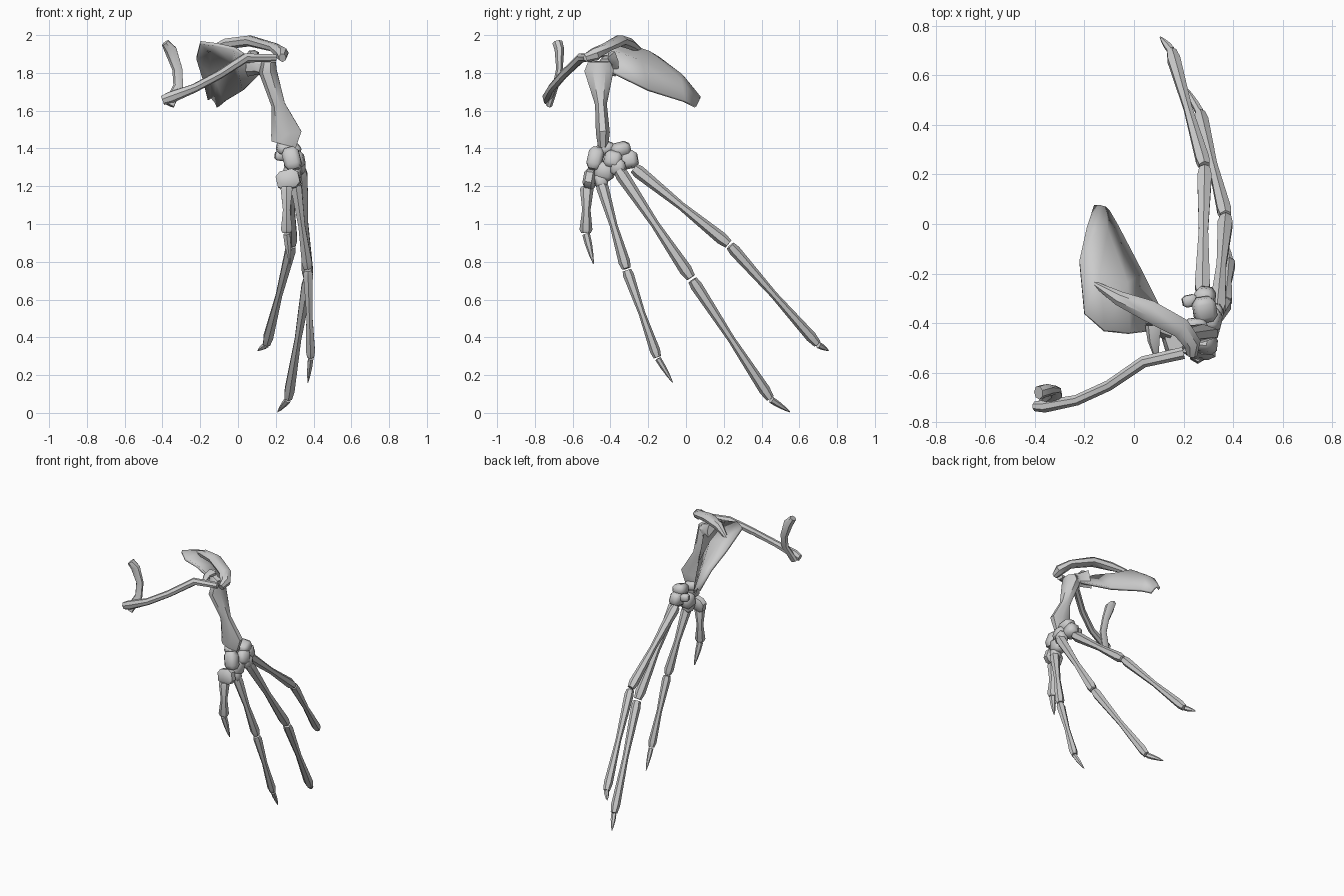
import bpy, bmesh, math, random
from mathutils import Vector, Euler

cube = bpy.data.objects.get("Cube")
if cube:
    bpy.data.objects.remove(cube, do_unlink=True)

random.seed(4)
bone_grey = bpy.data.materials.new("bone_grey")
bone_grey.use_nodes = True
colour = (0.6, 0.6, 0.6, 1)
bone_grey.diffuse_color = colour
bone_grey.node_tree.nodes["Principled BSDF"].inputs["Base Color"].default_value = colour


def finish(name, mesh_data, angle=40):
    """Turn a bmesh into a named, shaded object."""
    bmesh.ops.recalc_face_normals(mesh_data, faces=mesh_data.faces)
    mesh = bpy.data.meshes.new(name)
    mesh_data.to_mesh(mesh)
    mesh_data.free()
    obj = bpy.data.objects.new(name, mesh)
    bpy.context.collection.objects.link(obj)
    mesh.materials.append(bone_grey)
    bpy.ops.object.select_all(action="DESELECT")
    obj.select_set(True)
    bpy.context.view_layer.objects.active = obj
    bpy.ops.object.shade_smooth_by_angle(angle=math.radians(angle))
    return obj


def bone(name, stations, side=(1, 0, 0), sides=7):
    """Loft elliptical rings; a station is centre, half width along side, half depth."""
    bm = bmesh.new()
    centres = [Vector(s[0]) for s in stations]
    rings = []
    last = len(stations) - 1
    for i, (centre, width, depth) in enumerate(stations):
        along = (centres[min(i + 1, last)] - centres[max(i - 1, 0)]).normalized()
        across = Vector(side)
        across = (across - along * across.dot(along)).normalized()
        normal = along.cross(across)
        ring = []
        for k in range(sides):
            turn = math.tau * (k + 0.5) / sides
            ring.append(bm.verts.new(Vector(centre) + across * width * math.cos(turn)
                                     + normal * depth * math.sin(turn)))
        rings.append(ring)
    for low, high in zip(rings, rings[1:]):
        for k in range(sides):
            n = (k + 1) % sides
            bm.faces.new((low[k], low[n], high[n], high[k]))
    bm.faces.new(rings[0])
    bm.faces.new(rings[-1])
    return finish(name, bm)


def finger(name, joints, size):
    """Waisted bones between joints, ending in a tapered claw."""
    for i, (a, b) in enumerate(zip(joints, joints[1:])):
        a, b = Vector(a), Vector(b)
        if i == len(joints) - 2:
            profile = [(0.02, 0.65), (0.35, 0.6), (0.75, 0.35), (1, 0.08)]
        else:
            profile = [(0.01, 0.8), (0.06, 1), (0.5, 0.62), (0.92, 0.95), (0.99, 0.7)]
        thick = size * (1 - 0.12 * i)
        bone(f"{name}_bone_{i + 1}",
             [(a.lerp(b, t), thick * r, thick * r) for t, r in profile], sides=6)


# Upper arm bone: deep at the shoulder, broad at the wrist
bone("upper_arm", [
    ((0.165, -0.46, 1.86), 0.04, 0.06),
    ((0.16, -0.46, 1.81), 0.05, 0.08),
    ((0.215, -0.45, 1.63), 0.038, 0.032),
    ((0.26, -0.44, 1.48), 0.085, 0.038),
    ((0.245, -0.44, 1.42), 0.07, 0.028)])

# Collar bone and breast bone
bone("collar_bone", [
    ((0.2, -0.52, 1.88), 0.02, 0.025),
    ((0.04, -0.555, 1.88), 0.026, 0.024),
    ((-0.1, -0.65, 1.79), 0.024, 0.022),
    ((-0.23, -0.71, 1.72), 0.024, 0.022),
    ((-0.36, -0.735, 1.67), 0.032, 0.026),
    ((-0.4, -0.735, 1.655), 0.026, 0.02)], side=(0, 0, 1))
bone("breast_bone", [
    ((-0.385, -0.68, 1.96), 0.022, 0.028),
    ((-0.355, -0.67, 1.92), 0.034, 0.026),
    ((-0.32, -0.67, 1.82), 0.028, 0.018),
    ((-0.315, -0.69, 1.73), 0.028, 0.016),
    ((-0.365, -0.725, 1.63), 0.03, 0.018)])

# Shoulder blade: a bowed plate, rows run from the upper edge to the lower tip
rows = [
    [(-0.2, -0.36, 1.96), (-0.12, -0.43, 1.95), (-0.02, -0.44, 1.93), (0.14, -0.42, 1.82)],
    [(-0.22, -0.15, 1.88), (-0.14, -0.2, 1.91), (-0.03, -0.24, 1.86), (0.03, -0.2, 1.71)],
    [(-0.19, -0.02, 1.78), (-0.15, -0.03, 1.79), (-0.11, -0.03, 1.76), (-0.07, -0.01, 1.65)],
    [(-0.16, 0.07, 1.66), (-0.14, 0.07, 1.67), (-0.12, 0.065, 1.65), (-0.105, 0.05, 1.62)]]
bm = bmesh.new()
grid = [[bm.verts.new(p) for p in row] for row in rows]
for upper, lower in zip(grid, grid[1:]):
    for k in range(len(upper) - 1):
        bm.faces.new((upper[k], upper[k + 1], lower[k + 1], lower[k]))
blade = finish("shoulder_blade", bm)
plate = blade.modifiers.new("thickness", "SOLIDIFY")
plate.thickness = 0.018
plate.offset = 0

# Ridge across the blade, its overhanging end, and the forward hook
bone("blade_ridge", [
    ((-0.16, -0.24, 1.92), 0.012, 0.01),
    ((-0.06, -0.3, 1.955), 0.03, 0.03),
    ((0.06, -0.35, 1.97), 0.03, 0.045),
    ((0.19, -0.42, 1.935), 0.024, 0.042),
    ((0.235, -0.48, 1.9), 0.036, 0.036),
    ((0.235, -0.53, 1.88), 0.024, 0.02)], side=(0, 0, 1))
bone("blade_socket", [
    ((0.06, -0.38, 1.85), 0.07, 0.03),
    ((0.11, -0.42, 1.84), 0.05, 0.035),
    ((0.145, -0.43, 1.83), 0.05, 0.045)], side=(0, 0, 1))
bone("blade_hook", [
    ((0.08, -0.41, 1.9), 0.035, 0.022),
    ((0.08, -0.47, 1.9), 0.025, 0.016),
    ((0.09, -0.53, 1.87), 0.012, 0.01)])

# Cluster of faceted wrist stones: centre and half sizes
stones = [
    ((0.265, -0.51, 1.235), (0.06, 0.032, 0.05)),
    ((0.285, -0.48, 1.345), (0.045, 0.04, 0.06)),
    ((0.25, -0.425, 1.4), (0.045, 0.045, 0.03)),
    ((0.29, -0.43, 1.28), (0.045, 0.05, 0.05)),
    ((0.31, -0.385, 1.34), (0.04, 0.045, 0.045)),
    ((0.285, -0.345, 1.395), (0.045, 0.05, 0.035)),
    ((0.285, -0.305, 1.34), (0.04, 0.05, 0.045)),
    ((0.225, -0.31, 1.36), (0.03, 0.024, 0.025)),
    ((0.295, -0.45, 1.23), (0.035, 0.032, 0.04)),
    ((0.32, -0.36, 1.3), (0.035, 0.04, 0.04))]
for number, (centre, half) in enumerate(stones, 1):
    bm = bmesh.new()
    bmesh.ops.create_cube(bm, size=2)
    bmesh.ops.bevel(bm, geom=bm.edges[:], offset=0.45, segments=1, affect="EDGES")
    tilt = Euler([random.uniform(-0.3, 0.3) for axis in range(3)]).to_matrix()
    for v in bm.verts:
        v.co = tilt @ Vector([c * h for c, h in zip(v.co, half)]) + Vector(centre)
    finish(f"wrist_stone_{number}", bm, 50)

# Four fingers, front to back
finger("thumb", [(0.257, -0.525, 1.2), (0.257, -0.53, 0.95), (0.275, -0.49, 0.79)], 0.036)
finger("first_finger", [
    (0.305, -0.45, 1.22), (0.37, -0.315, 0.76), (0.385, -0.15, 0.29), (0.37, -0.07, 0.16)], 0.033)
finger("middle_finger", [
    (0.335, -0.36, 1.29), (0.37, 0.03, 0.71), (0.265, 0.45, 0.07), (0.21, 0.55, 0.005)], 0.036)
finger("last_finger", [
    (0.275, -0.28, 1.3), (0.285, 0.23, 0.89), (0.15, 0.7, 0.36), (0.105, 0.755, 0.33)], 0.035)
